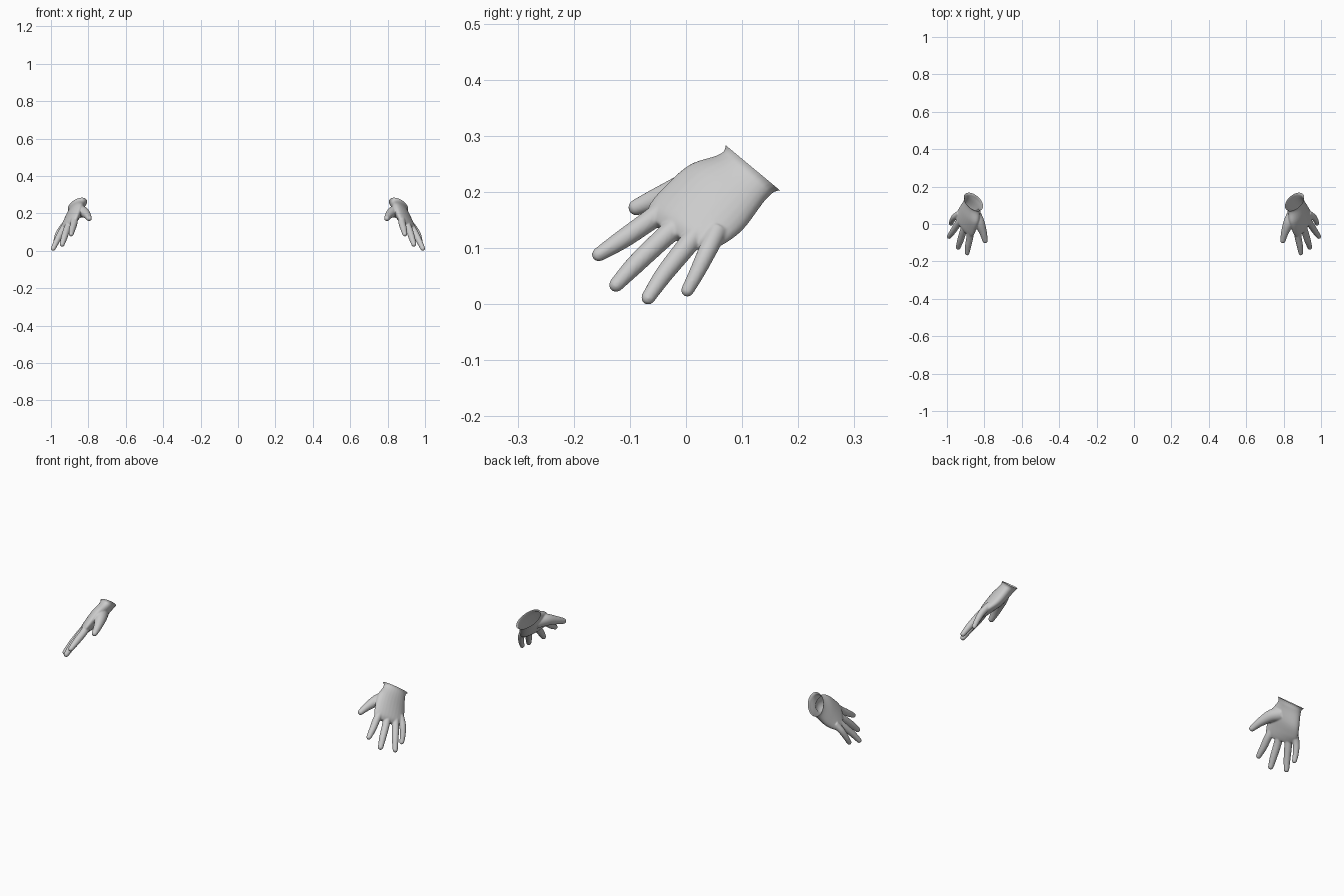
import bpy, bmesh, math
from mathutils import Vector as V

if "Cube" in bpy.data.objects:
    bpy.data.objects.remove(bpy.data.objects["Cube"])

bm = bmesh.new()


def loft(rings):
    """Closed skin over a list of equal-length point rings."""
    vs = [[bm.verts.new(p) for p in r] for r in rings]
    n = len(vs[0])
    for a, b in zip(vs, vs[1:]):
        for i in range(n):
            j = (i + 1) % n
            bm.faces.new((a[i], a[j], b[j], b[i]))
    bm.faces.new(vs[0][::-1])
    bm.faces.new(vs[-1])


def ellipse(c, u, v, n=28):
    return [c + u * math.cos(2 * math.pi * i / n) + v * math.sin(2 * math.pi * i / n)
            for i in range(n)]


def spline(pts, t):
    """Catmull-Rom through points of any dimension, t in 0..1."""
    s = t * (len(pts) - 1)
    i = min(int(s), len(pts) - 2)
    f = s - i
    p = [pts[max(0, min(len(pts) - 1, i + k))] for k in (-1, 0, 1, 2)]
    return [0.5 * (2 * b + (c - a) * f + (2 * a - 5 * b + 4 * c - d) * f * f
                   + (3 * b - a - 3 * c + d) * f ** 3) for a, b, c, d in zip(*p)]


dorsal = V((.72, -.29, .62)).normalized()


def finger(pts, steps=24):
    """Rounded tapering tube; pts are (x, y, z, radius)."""
    rings = []
    samples = [spline(pts, i / steps) for i in range(steps + 1)]
    for i, s in enumerate(samples):
        a, b = samples[max(i - 1, 0)], samples[min(i + 1, steps)]
        t = (V(b[:3]) - V(a[:3])).normalized()
        u = t.cross(dorsal).normalized()
        rings.append(ellipse(V(s[:3]), u * s[3], u.cross(t) * s[3]))
    # domed fingertip
    for k in (25, 50, 72, 85):
        q = math.radians(k)
        c, r = V(s[:3]) + t * s[3] * math.sin(q), s[3] * math.cos(q)
        rings.append(ellipse(c, u * r, u.cross(t) * r))
    loft(rings)


# palm and cuff: centre, half width vector, half thickness vector
cuff = V((.855, .124, .249))
sections = [
    ((.853, .148, .278), (.040, .045, -.040), (.033, -.008, .020)),
    ((.855, .124, .249), (.036, .040, -.036), (.030, -.010, .020)),
    ((.860, .104, .230), (.036, .040, -.036), (.025, -.010, .022)),
    ((.874, .060, .197), (.044, .048, -.052), (.026, -.011, .023)),
    ((.892, .020, .163), (.046, .055, -.046), (.022, -.010, .018)),
    ((.902, -.005, .143), (.044, .055, -.036), (.017, -.008, .014)),
    ((.905, -.020, .130), (.034, .042, -.026), (.010, -.004, .008)),
]
flat = [[x for v in s for x in v] for s in sections]
rings = []
for i in range(31):
    s = spline(flat, i / 30)
    rings.append(ellipse(V(s[:3]), V(s[3:6]), V(s[6:])))
loft(rings)

# fingers and thumb
finger([(.870, -.015, .188, .020), (.873, -.062, .153, .0185), (.882, -.108, .121, .017), (.888, -.150, .094, .0125)])
finger([(.895, .000, .155, .020), (.911, -.040, .119, .0185), (.925, -.085, .076, .017), (.936, -.119, .040, .0130)])
finger([(.920, .030, .138, .019), (.942, .000, .101, .0180), (.965, -.035, .057, .016), (.984, -.062, .017, .0125)])
finger([(.927, .062, .138, .018), (.954, .044, .101, .0165), (.968, .025, .062, .014), (.974, .008, .030, .0115)])
finger([(.855, .065, .215, .036), (.826, .018, .214, .0300), (.804, -.036, .197, .021), (.792, -.083, .178, .0145)])

bmesh.ops.recalc_face_normals(bm, faces=bm.faces)
mesh = bpy.data.meshes.new("gloves")
bm.to_mesh(mesh)
bm.free()
glove = bpy.data.objects.new("gloves", mesh)
bpy.context.collection.objects.link(glove)
bpy.context.view_layer.objects.active = glove
glove.select_set(True)

# fuse the parts into one skin and soften the joins
m = glove.modifiers.new("fuse", 'REMESH')
m.mode, m.voxel_size = 'VOXEL', .003
bpy.ops.object.modifier_apply(modifier="fuse")
m = glove.modifiers.new("soften", 'SMOOTH')
m.factor, m.iterations = .5, 6
bpy.ops.object.modifier_apply(modifier="soften")

# open the wrist
bm = bmesh.new()
bm.from_mesh(mesh)
nrm = V((0, .64, .77)).normalized()
bmesh.ops.bisect_plane(bm, geom=bm.verts[:] + bm.edges[:] + bm.faces[:],
                       plane_co=cuff, plane_no=nrm, clear_outer=True)
# flare the cuff rim outwards
for v in bm.verts:
    d = (cuff - v.co).dot(nrm)
    if d < .014:
        axis = cuff - nrm * d
        v.co = axis + (v.co - axis) * (1 + .10 * (1 - d / .014) ** 2)
# rest on the ground, centred, at full width
lo = [min(v.co[i] for v in bm.verts) for i in range(3)]
hi = [max(v.co[i] for v in bm.verts) for i in range(3)]
for v in bm.verts:
    v.co -= V((hi[0] - 1, (lo[1] + hi[1]) / 2, lo[2]))
bm.to_mesh(mesh)
bm.free()

# second glove
glove.modifiers.new("pair", 'MIRROR').use_mirror_merge = False
bpy.ops.object.shade_smooth_by_angle(angle=math.radians(50))
